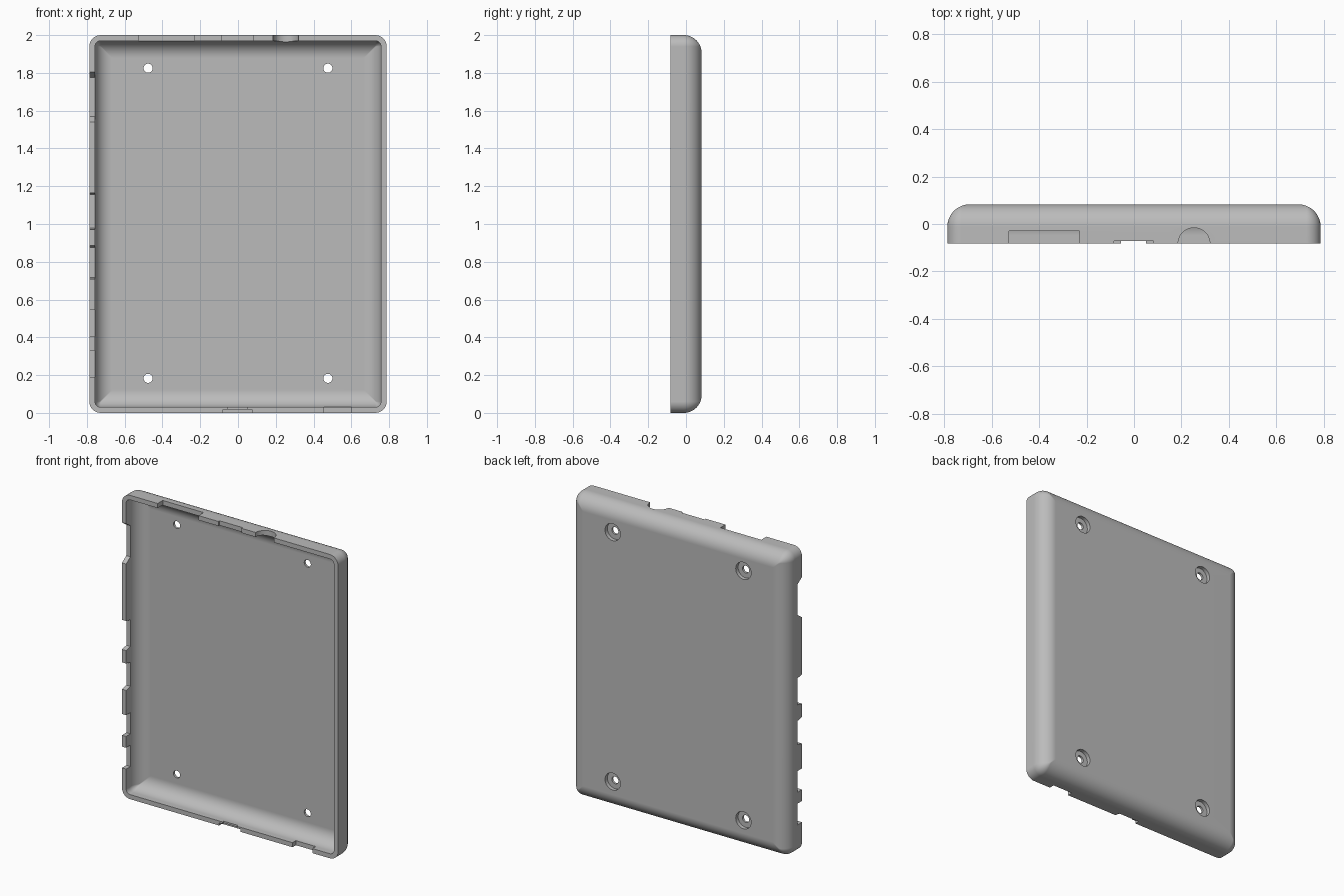
import bpy, bmesh, math

if "Cube" in bpy.data.objects:
    bpy.data.objects.remove(bpy.data.objects["Cube"])

grey = bpy.data.materials.new("plain grey")
grey.use_nodes = True
color = (0.5, 0.5, 0.5, 1)
grey.diffuse_color = color
grey.node_tree.nodes["Principled BSDF"].inputs["Base Color"].default_value = color

W, H, D = 0.787, 1.0, 0.083      # half width, half height, half depth
WALL, FLOOR = 0.03, 0.04
RIM = -D - 0.05                  # cutters start in front of the rim


def to_object(name, bm):
    bmesh.ops.recalc_face_normals(bm, faces=bm.faces)
    mesh = bpy.data.meshes.new(name)
    bm.to_mesh(mesh)
    bm.free()
    ob = bpy.data.objects.new(name, mesh)
    bpy.context.collection.objects.link(ob)
    mesh.materials.append(grey)
    return ob


def ring(bm, inset, y, corner):
    """Rounded rectangle facing the front."""
    r = max(corner - inset, 0.004)
    verts = []
    for k, (sx, sz) in enumerate([(1, 1), (-1, 1), (-1, -1), (1, -1)]):
        cx, cz = sx * (W - inset - r), H + sz * (H - inset - r)
        for i in range(9):
            a = math.pi / 2 * (k + i / 8)
            verts.append(bm.verts.new((cx + r * math.cos(a), y, cz + r * math.sin(a))))
    return verts


def fillet(bm, inset, back, radius, corner, steps=12):
    """Rings from the flat back to the rim along a quarter round."""
    rings = []
    for i in range(steps + 1):
        a = math.pi / 2 * (1 - i / steps)
        rings.append(ring(bm, inset + radius * (1 - math.cos(a)),
                          back - radius + radius * math.sin(a), corner))
    rings.append(ring(bm, inset, -D, corner))
    return rings


# Tray shell: outer skin, rim and inner skin in one loft
bm = bmesh.new()
rings = fillet(bm, 0, D, 0.095, 0.06) + fillet(bm, WALL, D - FLOOR, 0.09, 0.06)[::-1]
for a, b in zip(rings, rings[1:]):
    for i in range(len(a)):
        j = (i + 1) % len(a)
        bm.faces.new((a[i], a[j], b[j], b[i]))
bm.faces.new(rings[0])
bm.faces.new(rings[-1])
shell = to_object("tray_shell", bm)


def cut(points, axis, start, end):
    """Cut a prism from the shell; points are (x, y), (z, y) or (x, z)."""
    place = {"z": lambda p, t: (p[0], p[1], t),
             "x": lambda p, t: (t, p[1], p[0]),
             "y": lambda p, t: (p[0], t, p[1])}[axis]
    bm = bmesh.new()
    lo = [bm.verts.new(place(p, start)) for p in points]
    hi = [bm.verts.new(place(p, end)) for p in points]
    bm.faces.new(lo)
    bm.faces.new(hi)
    for i in range(len(lo)):
        j = (i + 1) % len(lo)
        bm.faces.new((lo[i], lo[j], hi[j], hi[i]))
    cutter = to_object("cutter", bm)
    cutter.hide_render = True
    mod = shell.modifiers.new("cut", "BOOLEAN")
    mod.operation, mod.solver, mod.object = "DIFFERENCE", "EXACT", cutter
    bpy.context.view_layer.objects.active = shell
    bpy.ops.object.modifier_apply(modifier=mod.name)
    bpy.data.objects.remove(cutter)


def circle(cx, cy, r, n=32):
    return [(cx + r * math.cos(2 * math.pi * i / n),
             cy + r * math.sin(2 * math.pi * i / n)) for i in range(n)]


def notch(lo, hi, depth, slope=0):
    """Rim opening, optionally with flared ends."""
    y = depth - D
    return [(lo - slope, RIM), (lo - slope, -D), (lo, y),
            (hi, y), (hi + slope, -D), (hi + slope, RIM)]


# Screw holes with countersunk seats on the back
for x in (-0.476, 0.476):
    for z in (0.183, 1.825):
        cut(circle(x, z, 0.024), "y", -D, D + 0.1)
        cut(circle(x, z, 0.056), "y", D - 0.025, D + 0.1)

# Top wall openings: wide slot, shallow slot and round jack
TOP = (2 * H - 0.06, 2 * H + 0.1)
cut(notch(-0.527, -0.23, 0.053), "z", *TOP)
cut(notch(-0.085, 0.083, 0.012), "z", *TOP)
cut(circle(0.253, -D, 0.067, 48), "z", *TOP)

# Bottom wall openings: stepped port and side slot
cut(notch(-0.08, 0.075, 0.03), "z", -0.1, 0.018)
cut(notch(-0.055, 0.05, 0.013), "z", -0.1, 0.06)
cut(notch(0.455, 0.6, 0.035), "z", -0.1, 0.06)

# Right wall button and port openings
for lo, hi, slope in [(1.57, 1.775, 0.03), (0.98, 1.155, 0.01),
                      (0.718, 0.875, 0.01), (0.405, 0.545, 0), (0.19, 0.33, 0)]:
    cut(notch(lo, hi, 0.045, slope), "x", -W - 0.1, -W + 0.06)

# Smooth rounds, crisp edges
bpy.ops.object.select_all(action="DESELECT")
shell.select_set(True)
bpy.context.view_layer.objects.active = shell
bpy.ops.object.shade_smooth_by_angle(angle=math.radians(30))
weighted = shell.modifiers.new("weighted_normals", "WEIGHTED_NORMAL")
weighted.keep_sharp = True
